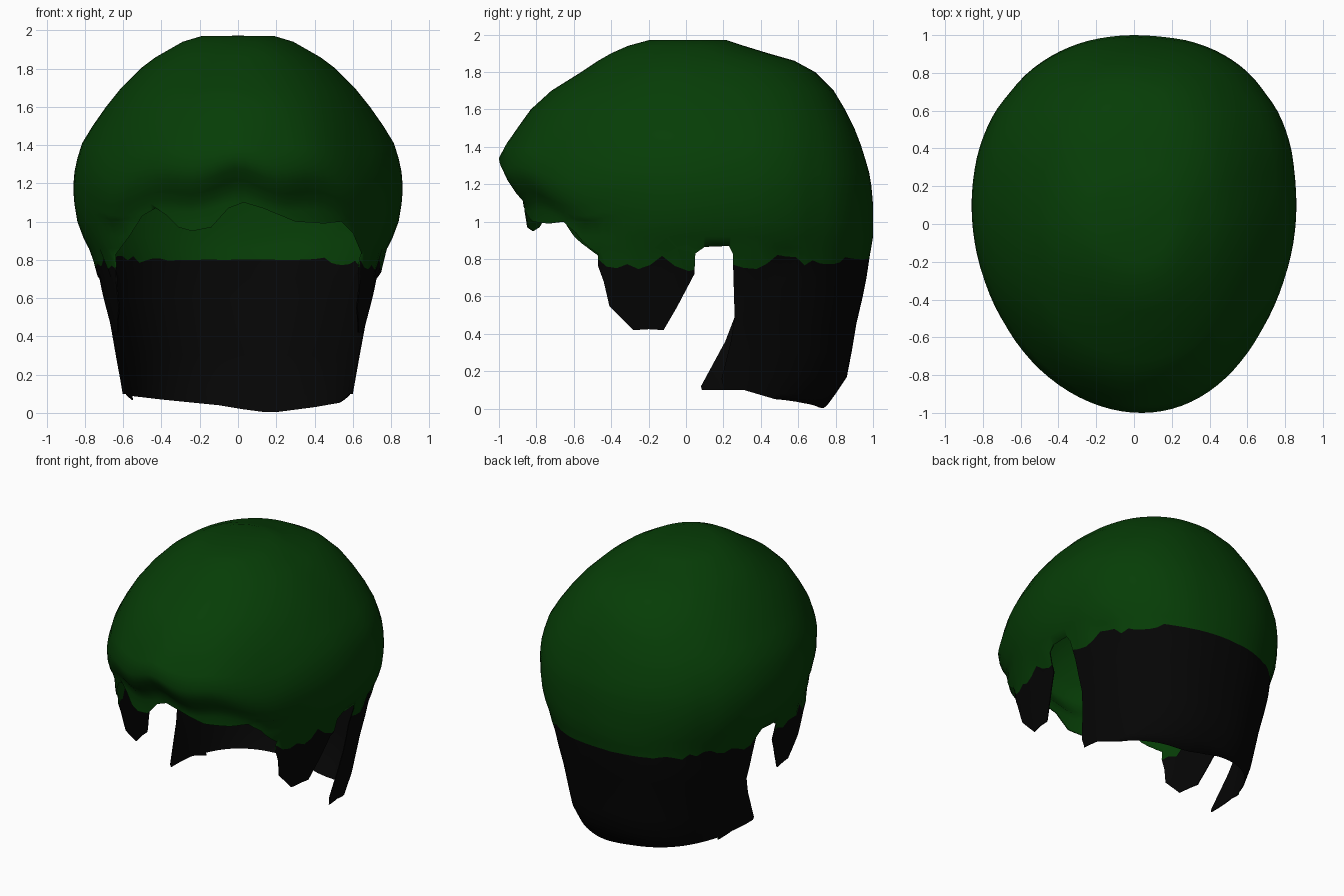
import bpy, bmesh, math, random

if "Cube" in bpy.data.objects:
    bpy.data.objects.remove(bpy.data.objects["Cube"])
random.seed(4)


def material(name, colour):
    m = bpy.data.materials.new(name)
    m.diffuse_color = (*colour, 1)
    m.use_nodes = True
    m.node_tree.nodes["Principled BSDF"].inputs["Base Color"].default_value = m.diffuse_color
    return m


GREEN = material("dark green", (0.002, 0.047, 0.002))
BLACK = material("soft black", (0.0016, 0.0016, 0.0016))


def make_object(name, bm):
    bmesh.ops.recalc_face_normals(bm, faces=bm.faces)
    mesh = bpy.data.meshes.new(name)
    bm.to_mesh(mesh)
    bm.free()
    mesh.materials.append(GREEN)
    mesh.materials.append(BLACK)
    ob = bpy.data.objects.new(name, mesh)
    bpy.context.collection.objects.link(ob)
    return ob


# Hair cross-sections: height, front y, back y, half width
SECTIONS = [
    (1.97, -0.20, 0.22, 0.19), (1.94, -0.31, 0.31, 0.29),
    (1.90, -0.40, 0.44, 0.36), (1.86, -0.47, 0.58, 0.43),
    (1.80, -0.56, 0.69, 0.51), (1.70, -0.72, 0.79, 0.61),
    (1.60, -0.83, 0.85, 0.69), (1.50, -0.90, 0.90, 0.76),
    (1.41, -0.96, 0.935, 0.815), (1.33, -1.00, 0.96, 0.84),
    (1.26, -0.965, 0.98, 0.855), (1.20, -0.925, 0.99, 0.86),
    (1.15, -0.88, 0.995, 0.86), (1.09, -0.87, 1.00, 0.855),
    (1.00, -0.87, 1.00, 0.84), (0.92, -0.87, 1.00, 0.81),
    (0.86, -0.87, 0.99, 0.78), (0.78, -0.87, 0.98, 0.75),
    (0.70, -0.87, 0.965, 0.725), (0.60, -0.87, 0.945, 0.705),
    (0.45, -0.87, 0.91, 0.67), (0.30, -0.86, 0.885, 0.64),
    (0.17, -0.85, 0.86, 0.615), (0.08, -0.84, 0.80, 0.60),
    (-0.03, -0.83, 0.72, 0.585),
]
COLUMNS = 96
COLOUR_LINE = 0.78


def power(v, p):
    return math.copysign(abs(v) ** p, v)


def clamp(v):
    return max(0.0, min(1.0, v))


# Hair shell: stacked rings from crown to nape
bm = bmesh.new()
rings = []
jags = [random.uniform(-0.045, 0.04) for _ in range(COLUMNS)]
for z, front, back, width in SECTIONS:
    mid = 0.1 * min(1, (1.97 - z) / 0.4)
    ring = []
    for i in range(COLUMNS):
        a = 2 * math.pi * i / COLUMNS
        c, s = math.cos(a), math.sin(a)
        # squarer towards the nape and the back right
        e = 2 + 0.35 * clamp((1 - z) / 0.3)
        if s > 0:
            e = max(e, 2 + (0.35 if c > 0 else 0.12) * min(1, 4 * s * abs(c)))
        c, s = power(c, 2 / e), power(s, 2 / e)
        x = width * c
        y = mid + s * ((back - mid) if s > 0 else (mid - front))
        if s < 0 and z > 0.8:
            x += 0.04 * s ** 4
        h = z
        # fringe lip, wavy and lower towards the temples
        lip = clamp((z - 1.02) / 0.1) * clamp((1.55 - z) / 0.25) * clamp((-s - 0.1) * 2)
        h += lip * (0.02 * math.cos(x * 15) - 0.10 * clamp(abs(x) / 0.65))
        # shallow groove behind the temples
        if 0.9 < z < 1.85:
            x *= 1 - 0.01 * math.exp(-((y - 0.70) / 0.06) ** 2)
        # ragged colour boundary at the sides, calm at the back
        if z == COLOUR_LINE:
            h += 0.02 * max(0, s) + jags[i] * max(0.04, clamp((abs(c) - 0.45) / 0.4))
        ring.append(bm.verts.new((x, y, h)))
    rings.append(ring)
crown = bm.verts.new((0, 0, 1.972))
for i in range(COLUMNS):
    j = (i + 1) % COLUMNS
    bm.faces.new((crown, rings[0][i], rings[0][j]))
    for r in range(len(rings) - 1):
        f = bm.faces.new((rings[r][i], rings[r + 1][i], rings[r + 1][j], rings[r][j]))
        f.material_index = 1 if SECTIONS[r][0] <= COLOUR_LINE else 0
hair = make_object("hair", bm)


# Prism cutters that trim the lower edge
def prism(name, outline, lo, hi, place):
    bm = bmesh.new()
    a = [bm.verts.new(place(u, v, lo)) for u, v in outline]
    b = [bm.verts.new(place(u, v, hi)) for u, v in outline]
    bm.faces.new(a)
    bm.faces.new(b[::-1])
    n = len(a)
    for i in range(n):
        j = (i + 1) % n
        f = bm.faces.new((a[i], b[i], b[j], a[j]))
        f.material_index = 1 if f.calc_center_median().z < COLOUR_LINE else 0
    ob = make_object(name, bm)
    ob.hide_render = True
    return ob


def from_front(u, v, w):
    return (u, w, v)


def from_side(u, v, w):
    return (w, u, v)


FRINGE = [(-1.2, -0.2), (-1.2, 0.80), (-0.66, 0.80), (-0.57, 0.92), (-0.50, 1.03),
          (-0.43, 1.07), (-0.37, 1.03), (-0.31, 0.97), (-0.24, 0.95), (-0.14, 0.97),
          (-0.05, 1.07), (0.03, 1.10), (0.13, 1.07), (0.30, 1.0), (0.45, 0.99),
          (0.54, 1.0), (0.60, 0.94), (0.66, 0.80), (1.2, 0.80), (1.2, -0.2)]
SIDE = [(-1.3, -0.3), (-1.3, 0.79), (-0.48, 0.79), (-0.44, 0.68), (-0.41, 0.55),
        (-0.28, 0.42), (-0.20, 0.425), (-0.12, 0.42), (-0.05, 0.54), (0.045, 0.72),
        (0.05, 0.83), (0.10, 0.865), (0.23, 0.87), (0.25, 0.83), (0.26, 0.49),
        (0.21, 0.36), (0.08, 0.12), (0.085, 0.10), (0.31, 0.10), (0.48, 0.05),
        (0.72, 0.005), (1.3, 0.0), (1.3, -0.3)]
RIGHT_NAPE = [(0.03, -0.2), (0.03, 0.6), (0.255, 0.56), (0.26, 0.48), (0.24, 0.36),
              (0.19, 0.16), (0.20, 0.12), (0.20, -0.2)]
NAPE = [(-1.2, -0.25), (-1.2, 0.09), (-0.57, 0.09), (-0.40, 0.07), (-0.10, 0.04),
        (0.02, 0.02), (0.17, 0.0), (0.40, 0.03), (0.60, 0.065), (1.2, 0.08), (1.2, -0.25)]
cutters = [
    prism("fringe_cutter", FRINGE, -1.3, -0.47, from_front),
    prism("ear_cutter", SIDE, -1.35, 1.35, from_side),
    prism("right_nape_cutter", RIGHT_NAPE, 0.01, 1.4, from_side),
    prism("nape_cutter", NAPE, 0.42, 1.45, from_front),
]

# Thin sheet, trimming and shading
bpy.context.view_layer.objects.active = hair
hair.select_set(True)
solid = hair.modifiers.new("thickness", 'SOLIDIFY')
solid.thickness = 0.006
solid.offset = -1
for c in cutters:
    cut = hair.modifiers.new(c.name, 'BOOLEAN')
    cut.operation = 'DIFFERENCE'
    cut.solver = 'EXACT'
    cut.object = c
for name in [m.name for m in hair.modifiers]:
    bpy.ops.object.modifier_apply(modifier=name)
for c in cutters:
    bpy.data.objects.remove(c)
bpy.ops.object.select_all(action='DESELECT')
hair.select_set(True)
bpy.ops.object.shade_smooth_by_angle(angle=math.radians(65))
